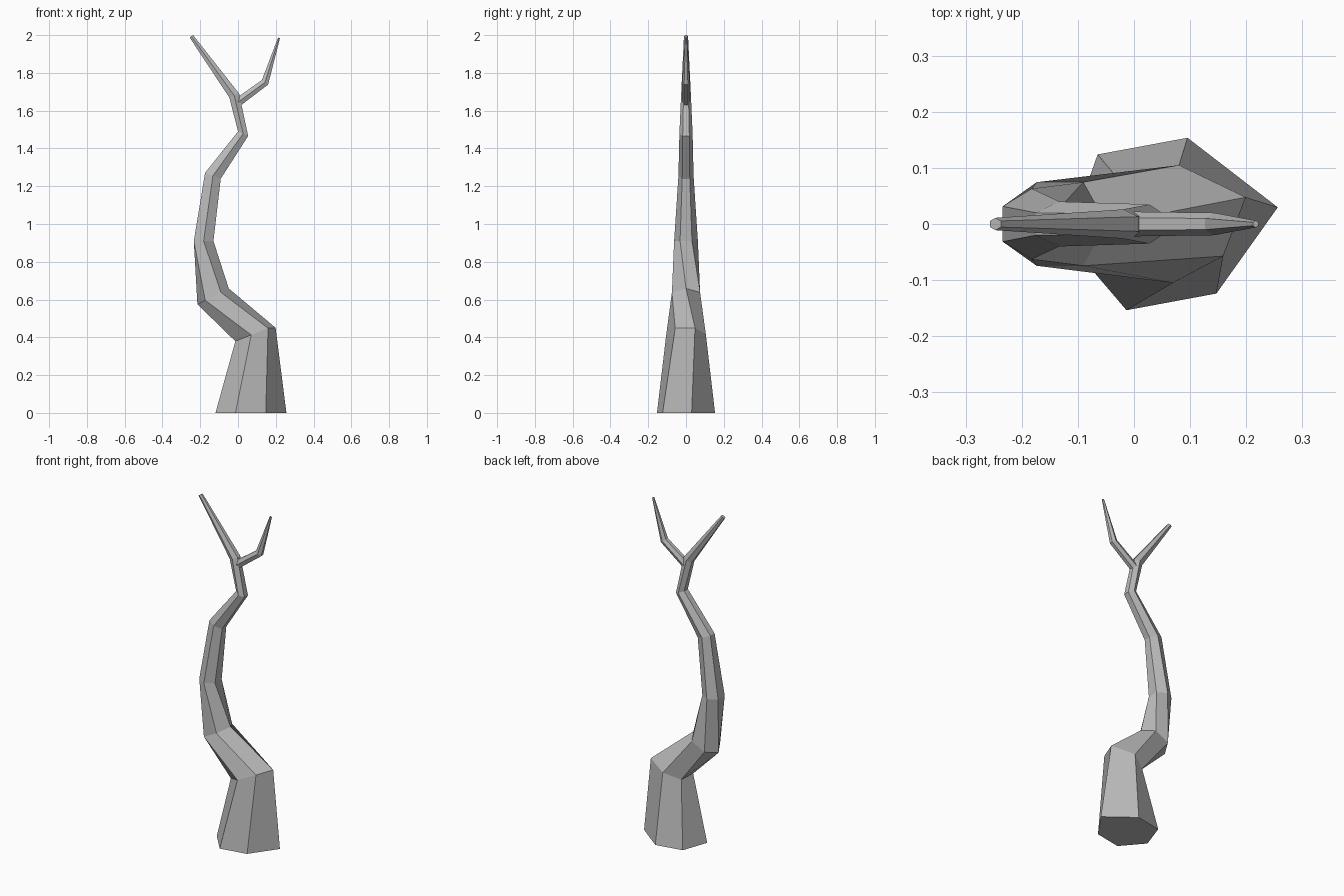
import bpy, bmesh
from math import cos, sin, radians

cube = bpy.data.objects.get("Cube")
if cube:
    bpy.data.objects.remove(cube, do_unlink=True)

# Single bark colour
bark = bpy.data.materials.new("grey_bark")
bark.use_nodes = True
colour = (0.5, 0.5, 0.5, 1)
bark.diffuse_color = colour
bark.node_tree.nodes["Principled BSDF"].inputs["Base Color"].default_value = colour

SIDES = 6


def limb(name, rings):
    """Loft six-sided rings: (x, z), tilted half-width (ux, uz), y radius, twist, bulge of first corner."""
    bm = bmesh.new()
    loops = []
    for (x, z), (ux, uz), ry, twist, bulge in rings:
        loop = []
        for i in range(SIDES):
            a = radians(twist + 360 * i / SIDES)
            extra = bulge if i == 0 else 0
            loop.append(bm.verts.new((x + ux * cos(a) + extra, ry * sin(a), z + uz * cos(a))))
        loops.append(loop)
    for low, high in zip(loops, loops[1:]):
        for i in range(SIDES):
            j = (i + 1) % SIDES
            bm.faces.new((low[i], low[j], high[j], high[i]))
    bm.faces.new(loops[0][::-1])
    bm.faces.new(loops[-1])
    bmesh.ops.recalc_face_normals(bm, faces=bm.faces)
    mesh = bpy.data.meshes.new(name)
    bm.to_mesh(mesh)
    bm.free()
    mesh.materials.append(bark)
    obj = bpy.data.objects.new(name, mesh)
    bpy.context.collection.objects.link(obj)
    return obj


# Crooked trunk running up into the main branch
limb("trunk", [
    ((0.041, 0), (0.163, 0), 0.163, 10.5, 0.055),
    ((0.075, 0.415), (0.1, 0.04), 0.105, 27, 0.035),
    ((-0.132, 0.617), (0.083, 0.042), 0.086, 0, 0),
    ((-0.182, 0.91), (0.06, 0), 0.063, -30, 0),
    ((-0.133, 1.255), (0.048, -0.018), 0.04, -30, 0),
    ((0.027, 1.478), (0.031, -0.014), 0.035, -30, 0),
    ((-0.02, 1.68), (0.03, 0.012), 0.026, -30, 0),
    ((-0.247, 1.994), (0.011, 0.007), 0.011, -30, 0),
])

# Forked side branch
limb("side_branch", [
    ((0.0, 1.645), (0.014, -0.022), 0.022, -30, 0),
    ((0.143, 1.75), (0.019, -0.014), 0.02, -30, 0),
    ((0.217, 1.985), (0.006, -0.002), 0.006, -30, 0),
])
